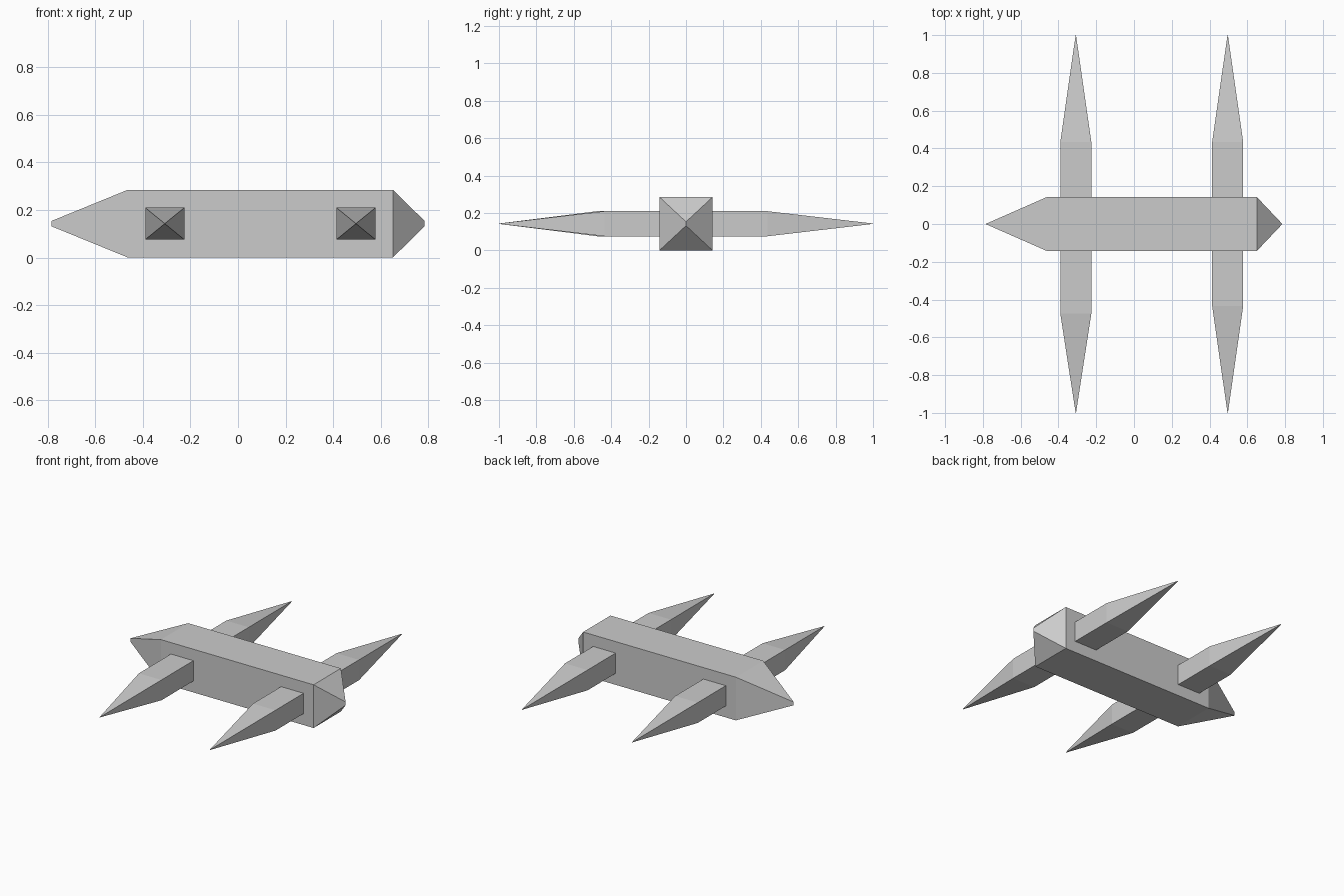
import bpy
import bmesh

if "Cube" in bpy.data.objects:
    bpy.data.objects.remove(bpy.data.objects["Cube"])

grey = bpy.data.materials.new("light grey")
grey.diffuse_color = (0.6, 0.6, 0.6, 1)
grey.use_nodes = True
grey.node_tree.nodes["Principled BSDF"].inputs["Base Color"].default_value = grey.diffuse_color


def make_object(name, rings):
    """Skin a chain of four-point rings and close both ends."""
    bm = bmesh.new()
    loops = [[bm.verts.new(p) for p in ring] for ring in rings]
    for a, b in zip(loops, loops[1:]):
        for i in range(4):
            j = (i + 1) % 4
            bm.faces.new((a[i], a[j], b[j], b[i]))
    bm.faces.new(loops[0])
    bm.faces.new(loops[-1])
    bmesh.ops.remove_doubles(bm, verts=bm.verts, dist=0.0001)
    bmesh.ops.recalc_face_normals(bm, faces=bm.faces)
    mesh = bpy.data.meshes.new(name)
    bm.to_mesh(mesh)
    bm.free()
    mesh.materials.append(grey)
    obj = bpy.data.objects.new(name, mesh)
    bpy.context.collection.objects.link(obj)


def body_ring(x, half_y, half_z):
    z = 0.1425
    return [(x, -half_y, z - half_z), (x, half_y, z - half_z),
            (x, half_y, z + half_z), (x, -half_y, z + half_z)]


def leg_ring(x, y, half_x, half_z):
    z = 0.1425
    return [(x - half_x, y, z - half_z), (x + half_x, y, z - half_z),
            (x + half_x, y, z + half_z), (x - half_x, y, z + half_z)]


# Square body with a long wedge nose and a short wedge tail, each ending in a tiny upright edge
make_object("body", [
    body_ring(-0.785, 0.0005, 0.011),
    body_ring(-0.463, 0.142, 0.1425),
    body_ring(0.651, 0.142, 0.1425),
    body_ring(0.785, 0.0005, 0.011),
])

# Four pointed legs: name, x centre, side, shoulder distance
for name, x, side, shoulder in (
    ("front_left_leg", -0.308, -1, 0.475),
    ("front_right_leg", 0.496, -1, 0.435),
    ("back_left_leg", -0.308, 1, 0.435),
    ("back_right_leg", 0.496, 1, 0.435),
):
    make_object(name, [
        leg_ring(x, side * 0.135, 0.082, 0.067),
        leg_ring(x, side * shoulder, 0.082, 0.067),
        leg_ring(x, side * 1.0, 0.001, 0.001),
    ])
